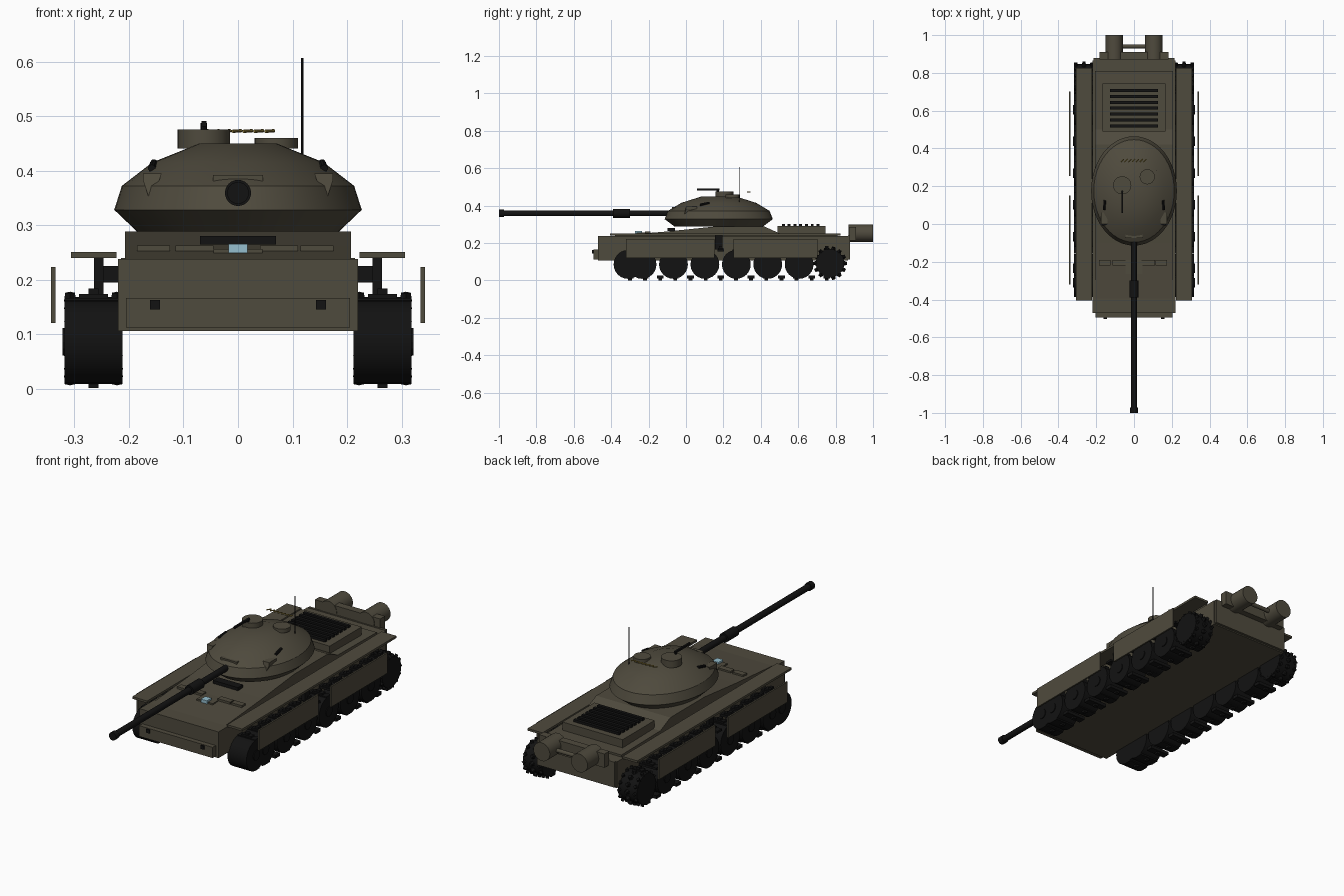
import bpy, bmesh, math
from mathutils import Matrix, Vector

old = bpy.data.objects.get("Cube")
if old:
    bpy.data.objects.remove(old, do_unlink=True)


def material(name, rgb):
    m = bpy.data.materials.new(name)
    m.use_nodes = True
    m.diffuse_color = (*rgb, 1)
    bsdf = m.node_tree.nodes["Principled BSDF"]
    bsdf.inputs["Base Color"].default_value = (*rgb, 1)
    bsdf.inputs["Roughness"].default_value = 0.8
    return m


OLIVE = material("olive_paint", (0.078, 0.069, 0.047))
BLACK = material("black_metal", (0.006, 0.006, 0.006))
GLASS = material("pale_blue_glass", (0.30, 0.52, 0.62))
BRASS = material("brass", (0.26, 0.19, 0.04))


def finish(bm, name, mat, smooth=False):
    bmesh.ops.recalc_face_normals(bm, faces=bm.faces)
    me = bpy.data.meshes.new(name)
    bm.to_mesh(me)
    bm.free()
    me.materials.append(mat)
    ob = bpy.data.objects.new(name, me)
    bpy.context.collection.objects.link(ob)
    if smooth:
        bpy.ops.object.select_all(action='DESELECT')
        ob.select_set(True)
        bpy.context.view_layer.objects.active = ob
        bpy.ops.object.shade_smooth_by_angle(angle=math.radians(28))
    return ob


def add_box(bm, lo, hi):
    lo, hi = Vector(lo), Vector(hi)
    bmesh.ops.create_cube(bm, size=1, matrix=Matrix.Translation((lo + hi) / 2)
                          @ Matrix.Diagonal((*(hi - lo), 1)))


def box(name, lo, hi, mat=OLIVE):
    bm = bmesh.new()
    add_box(bm, lo, hi)
    return finish(bm, name, mat)


def add_rod(bm, a, b, r, r2=None, sides=24):
    a, b = Vector(a), Vector(b)
    turn = (b - a).to_track_quat('Z', 'Y').to_matrix().to_4x4()
    bmesh.ops.create_cone(bm, cap_ends=True, segments=sides, radius1=r,
                          radius2=r if r2 is None else r2, depth=(b - a).length,
                          matrix=Matrix.Translation((a + b) / 2) @ turn)


def rod(name, a, b, r, mat=OLIVE, r2=None, sides=24):
    bm = bmesh.new()
    add_rod(bm, a, b, r, r2, sides)
    return finish(bm, name, mat, True)


def extrude_side(name, profile, half, mat=OLIVE):
    """Sweep a (y, z) outline across the width."""
    bm = bmesh.new()
    face = bm.faces.new([bm.verts.new((-half, y, z)) for y, z in profile])
    new = bmesh.ops.extrude_face_region(bm, geom=[face])["geom"]
    bmesh.ops.translate(bm, vec=(2 * half, 0, 0),
                        verts=[v for v in new if isinstance(v, bmesh.types.BMVert)])
    return finish(bm, name, mat)


# Hull
box("lower_hull", (-.22, -.47, .106), (.22, .865, .238))
extrude_side("upper_hull", [(-.42, .236), (-.1, .262), (.15, .288), (.42, .288),
                            (.5, .252), (.81, .248), (.81, .236)], .207)
box("bow_plate", (-.205, -.495, .112), (.205, -.47, .166))
box("rear_plate", (-.215, .865, .112), (.215, .878, .24))
box("rear_box", (-.182, .872, .215), (.182, .91, .285))
rod("exhaust_link", (-.1, .94, .25), (.1, .94, .25), .01)

# Engine deck with louvres
box("engine_deck", (-.168, .49, .24), (.168, .745, .29))
for i in range(7):
    y = .52 + i * .031
    box(f"louvre_{i + 1}", (-.127, y - .008, .289), (.127, y + .008, .302), BLACK)

# Bow fittings
for i, x in enumerate((-.155, -.08, .075, .145)):
    w = .03 if i in (0, 3) else .035
    box(f"spare_link_{i + 1}", (x - w, -.22, .245), (x + w, -.19, .263))
box("driver_hatch", (-.045, -.265, .245), (.045, -.19, .256))
box("driver_window", (-.017, -.272, .249), (.017, -.235, .265), GLASS)
box("driver_visor", (-.07, -.1, .264), (.07, -.06, .28), BLACK)

# Turret: flattened dome on an oval plan
TY, STRETCH = .175, 1.275
bm = bmesh.new()
outline = [(.185, .288), (.227, .328), (.213, .372), (.157, .415), (.07, .45)]
rings = []
for r, z in outline:
    rings.append([bm.verts.new((r * math.cos(a), TY + r * STRETCH * math.sin(a), z))
                  for a in (2 * math.pi * k / 48 for k in range(48))])
for low, high in zip(rings, rings[1:]):
    for k in range(48):
        n = (k + 1) % 48
        bm.faces.new((low[k], low[n], high[n], high[k]))
bm.faces.new(rings[0])
bm.faces.new(rings[-1])
finish(bm, "turret", OLIVE, True)

# Turret roof
rod("commander_cupola", (-.0625, .205, .44), (-.0625, .205, .475), .048)
rod("loader_hatch", (.07, .25, .44), (.07, .25, .46), .04)
rod("gun_mount", (-.0625, .17, .47), (-.0625, .17, .487), .006, BLACK, sides=8)
box("roof_gun", (-.067, .058, .481), (-.058, .178, .491), BLACK)
rod("antenna", (.118, .285, .41), (.118, .285, .606), .0022, BLACK, sides=8)
for i in range(7):
    x = -.062 + i * .02
    rod(f"cartridge_{i + 1}", (x - .008, .328, .472), (x + .008, .344, .473),
        .003, BRASS, sides=8)
box("mantlet_plate", (-.046, -.075, .381), (.046, -.045, .392))

# Main gun
GZ = .359
rod("gun_barrel", (0, -.99, GZ), (0, -.05, GZ), .0155, BLACK)
rod("bore_evacuator", (0, -.39, GZ), (0, -.3, GZ), .024, BLACK)
rod("muzzle_ring", (0, -1, GZ), (0, -.972, GZ), .02, BLACK)

# Running gear, rear fittings and guards on each side
WHEELS = [-.235 + .168 * i for i in range(6)]
for side, s in (("left", 1), ("right", -1)):
    def sided(name, lo, hi, mat=OLIVE):
        xs = sorted((s * lo[0], s * hi[0]))
        return box(f"{side}_{name}", (xs[0], *lo[1:]), (xs[1], *hi[1:]), mat)

    sided("fender", (.223, -.405, .24), (.306, .825, .251))
    sided("front_skirt", (.335, -.32, .12), (.343, .152, .223))
    sided("rear_skirt", (.335, .255, .12), (.343, .702, .223))
    sided("skirt_mount", (.247, .155, .165), (.264, .195, .24), BLACK)
    sided("mount_arm", (.215, .16, .195), (.25, .19, .225), BLACK)
    sided("tow_hook", (.143, -.502, .145), (.161, -.49, .163), BLACK)
    rod(f"{side}_exhaust", (s * .105, .87, .253), (s * .105, 1, .253), .046)

    # Wheels
    for i, y in enumerate([-.31] + WHEELS):
        bm = bmesh.new()
        add_rod(bm, (s * .212, y, .086), (s * .318, y, .086), .077)
        add_rod(bm, (s * .31, y, .086), (s * .322, y, .086), .025, sides=12)
        finish(bm, f"{side}_idler" if i == 0 else f"{side}_wheel_{i}", BLACK, True)

    # Toothed drive sprocket
    bm = bmesh.new()
    add_rod(bm, (s * .212, .77, .092), (s * .318, .77, .092), .076)
    for k in range(14):
        a = 2 * math.pi * k / 14
        d = Vector((0, math.cos(a), math.sin(a)))
        hub = Vector((s * .265, .77, .092))
        add_rod(bm, hub + d * .07, hub + d * .09, .014, .008, sides=6)
        for x in (-.043, .043):
            rim = hub + Vector((x, 0, 0))
            add_rod(bm, rim + d * .07, rim + d * .086, .011, .009, sides=4)
    finish(bm, f"{side}_sprocket", BLACK, True)

    # Track links with guide horns, lower and upper runs
    bm = bmesh.new()
    for k in range(14):
        y = -.3 + k * .081
        x0, x1 = sorted((s * .212, s * .318))
        h = s * .265
        add_box(bm, (x0, y - .018, .01), (x1, y + .018, .026))
        add_box(bm, (h - .009, y - .01, .001), (h + .009, y + .01, .012))
        add_box(bm, (x0, y - .018, .155), (x1, y + .018, .166))
        add_box(bm, (h - .027, y - .014, .165), (h + .027, y + .014, .174))
        add_box(bm, (h - .009, y - .01, .173), (h + .009, y + .01, .184))
    finish(bm, f"{side}_track", BLACK)

    # Turret cheek brackets and launcher tubes
    bm = bmesh.new()
    pts = [(.14, .395), (.174, .395), (.174, .382), (.163, .348), (.155, .352)]
    front = bm.faces.new([bm.verts.new((s * x, .0 if z > .37 else -.01, z))
                          for x, z in pts])
    new = bmesh.ops.extrude_face_region(bm, geom=[front])["geom"]
    bmesh.ops.translate(bm, vec=(0, .06, 0),
                        verts=[v for v in new if isinstance(v, bmesh.types.BMVert)])
    finish(bm, f"{side}_cheek_bracket", OLIVE)
    rod(f"{side}_launcher", (s * .158, .075, .404), (s * .154, .125, .414),
        .007, BLACK, sides=10)
